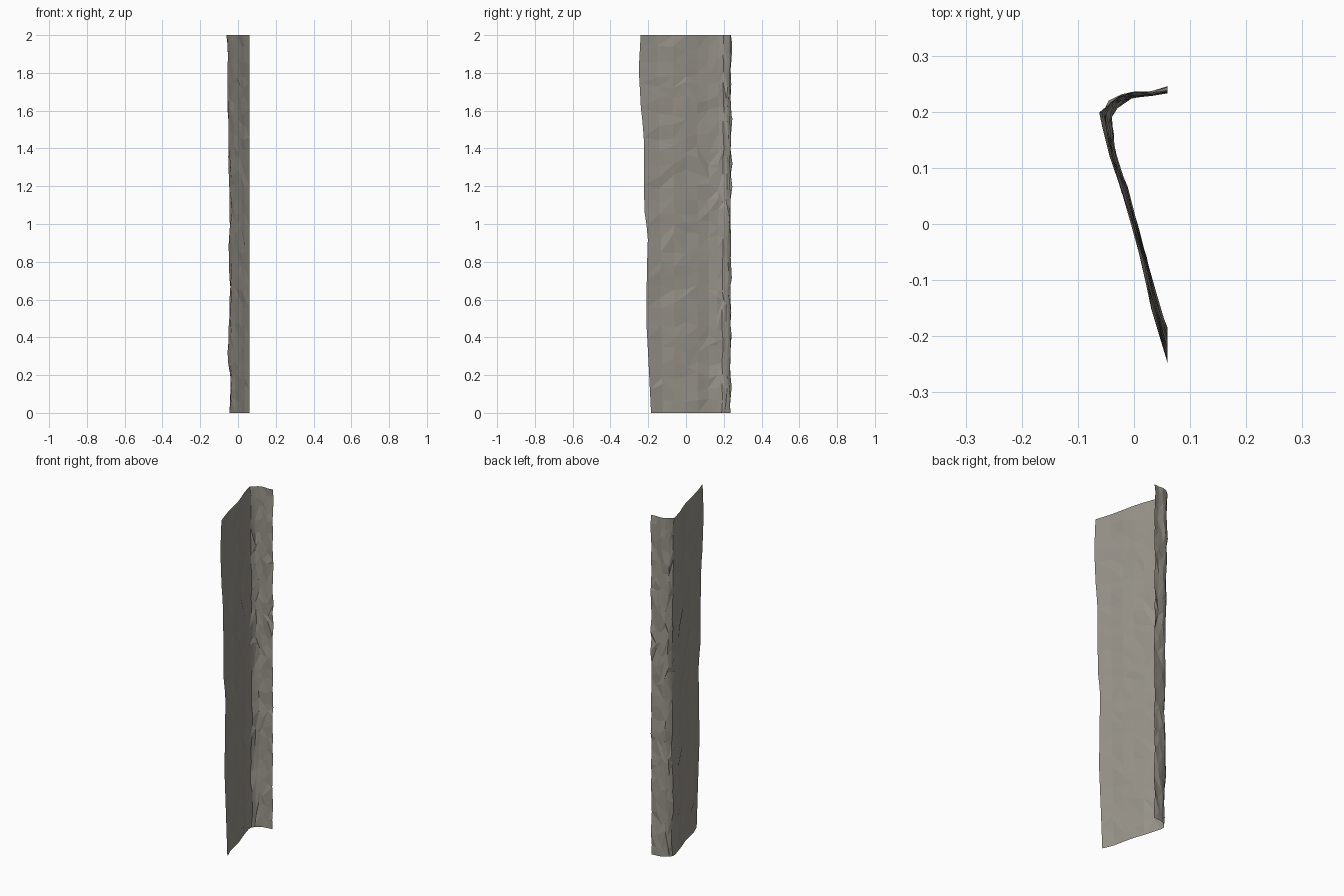
import bpy, bmesh, random

if "Cube" in bpy.data.objects:
    bpy.data.objects.remove(bpy.data.objects["Cube"])
random.seed(7)

# Horizontal section (x, y) of the rock sheet at the top and at the base
TOP = [(0.06, 0.24), (0.03, 0.234), (0.0, 0.233), (-0.025, 0.229), (-0.044, 0.218), (-0.057, 0.2),
       (-0.053, 0.175), (-0.041, 0.12), (-0.021, 0.06), (-0.003, 0.0), (0.015, -0.07), (0.034, -0.15), (0.06, -0.24)]
BASE = [(0.06, 0.235), (0.03, 0.231), (0.0, 0.226), (-0.017, 0.219), (-0.032, 0.208), (-0.044, 0.192),
        (-0.041, 0.165), (-0.034, 0.12), (-0.014, 0.065), (0.003, 0.0), (0.021, -0.06), (0.038, -0.125), (0.06, -0.186)]
# Wavy front edge and corner ridge: (z, value)
EDGE = [(0, -0.185), (0.3, -0.2), (0.5, -0.211), (0.8, -0.206), (0.95, -0.201), (1.05, -0.22), (1.2, -0.222),
        (1.5, -0.224), (1.6, -0.238), (1.82, -0.25), (2, -0.24)]
RIDGE = [(0, -0.045), (0.1, -0.038), (0.35, -0.055), (0.65, -0.039), (0.9, -0.051), (1.03, -0.039),
         (1.3, -0.048), (1.6, -0.053), (2, -0.058)]


def sample(table, z):
    for (z0, a), (z1, b) in zip(table, table[1:]):
        if z <= z1:
            return a + (b - a) * (z - z0) / (z1 - z0)
    return table[-1][1]


rock = bpy.data.materials.new("weathered_grey_rock")
rock.diffuse_color = (0.32, 0.30, 0.26, 1)
rock.use_nodes = True
rock.node_tree.nodes["Principled BSDF"].inputs["Base Color"].default_value = rock.diffuse_color

# Faceted open cliff sheet, with irregular triangles
bm = bmesh.new()
ROWS, n = 30, len(TOP)
grid = []
for r in range(ROWS + 1):
    row = []
    for i in range(n):
        inner = 0 < r < ROWS
        z = 2 * r / ROWS + (random.uniform(-0.025, 0.025) if inner else 0)
        t = z / 2
        x = BASE[i][0] * (1 - t) + TOP[i][0] * t
        y = BASE[i][1] * (1 - t) + TOP[i][1] * t
        # pull the corner to the ridge line
        w = max(0, 1 - abs(i - 5) / 3)
        x += w * (sample(RIDGE, z) - (-0.044 * (1 - t) - 0.057 * t))
        if i == n - 1:
            y = sample(EDGE, z)
        elif i == 0:
            y += random.uniform(-0.004, 0.008)
        else:
            x += random.uniform(-0.004, 0.004)
            y += random.uniform(-0.004, 0.004)
        row.append(bm.verts.new((x, y, z)))
    grid.append(row)
for r in range(ROWS):
    for i in range(n - 1):
        a, b, c, d = grid[r][i], grid[r][i + 1], grid[r + 1][i + 1], grid[r + 1][i]
        if random.random() < 0.6:
            bm.faces.new((a, d, c))
            bm.faces.new((a, c, b))
        else:
            bm.faces.new((a, d, b))
            bm.faces.new((d, c, b))
bm.normal_update()
# rock faces outward, toward -x
if sum(f.normal.x * f.calc_area() for f in bm.faces) > 0:
    bmesh.ops.reverse_faces(bm, faces=bm.faces[:])
me = bpy.data.meshes.new("cliff_face")
bm.to_mesh(me)
bm.free()
me.materials.append(rock)
cliff = bpy.data.objects.new("cliff_face", me)
bpy.context.collection.objects.link(cliff)
